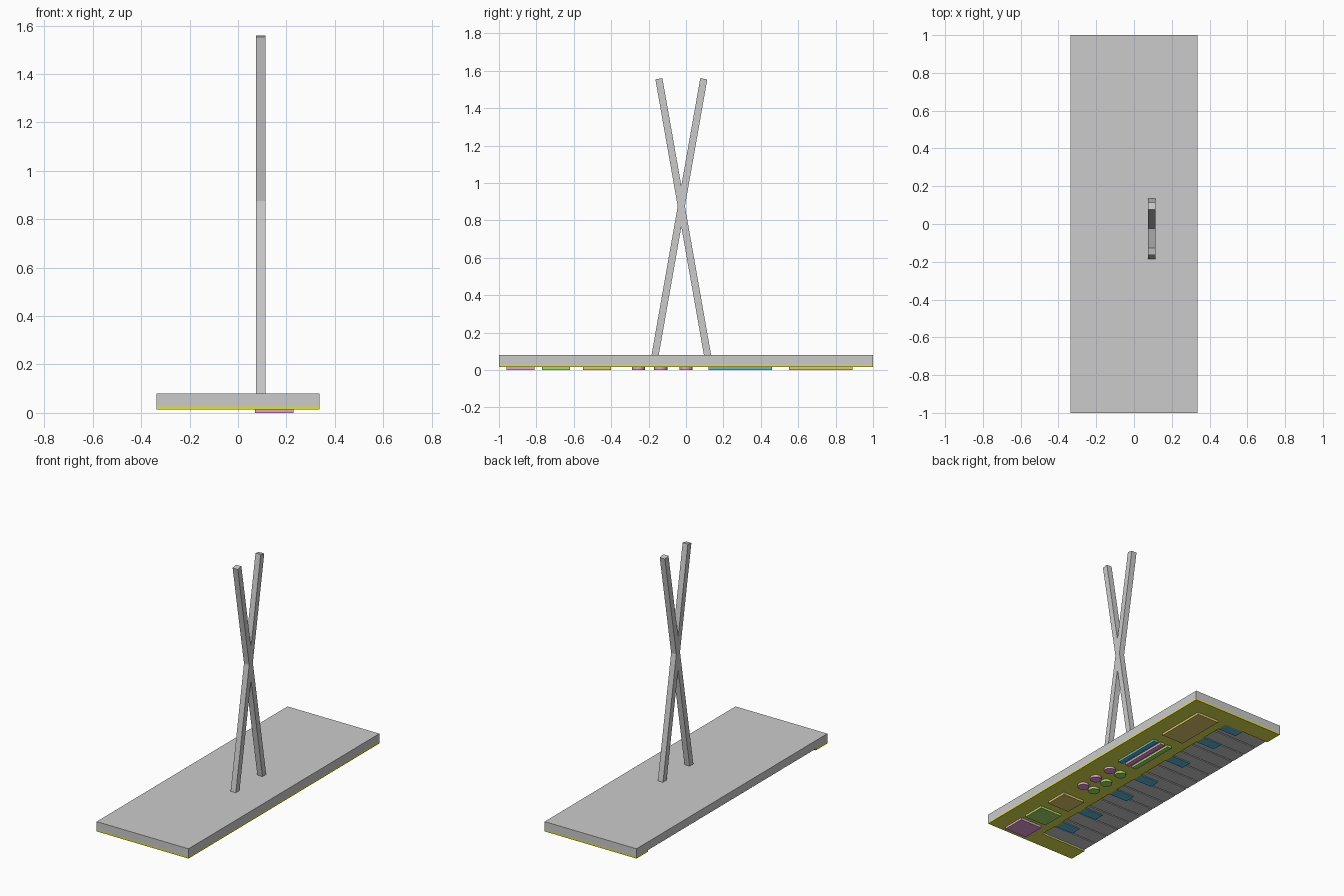
import bpy, bmesh
from mathutils import Vector

if "Cube" in bpy.data.objects:
    bpy.data.objects.remove(bpy.data.objects["Cube"])


def material(name, rgb):
    m = bpy.data.materials.new(name)
    m.diffuse_color = (*rgb, 1)
    m.use_nodes = True
    m.node_tree.nodes["Principled BSDF"].inputs["Base Color"].default_value = m.diffuse_color
    return m


YELLOW = material("panel_yellow", (0.72, 0.75, 0.08))
BLUE = material("blue", (0.12, 0.5, 0.7))
PINK = material("pink", (0.78, 0.35, 0.7))
GREEN = material("green", (0.4, 0.72, 0.15))
ORANGE = material("orange", (0.75, 0.58, 0.15))


def finish(name, bm, mat=None):
    bmesh.ops.recalc_face_normals(bm, faces=bm.faces)
    me = bpy.data.meshes.new(name)
    bm.to_mesh(me)
    bm.free()
    ob = bpy.data.objects.new(name, me)
    bpy.context.collection.objects.link(ob)
    if mat:
        me.materials.append(mat)
    return ob


def prism(name, outline, z0, z1, mat=None):
    bm = bmesh.new()
    face = bm.faces.new([bm.verts.new((x, y, z0)) for x, y in outline])
    ext = bmesh.ops.extrude_face_region(bm, geom=[face])
    verts = [v for v in ext["geom"] if isinstance(v, bmesh.types.BMVert)]
    bmesh.ops.translate(bm, verts=verts, vec=(0, 0, z1 - z0))
    return finish(name, bm, mat)


def box(name, x0, x1, y0, y1, z0, z1, mat=None):
    return prism(name, [(x0, y0), (x1, y0), (x1, y1), (x0, y1)], z0, z1, mat)


def disc(name, x, y, r, z0, z1, mat):
    bpy.ops.mesh.primitive_cylinder_add(vertices=32, radius=r, depth=z1 - z0,
                                        location=(x, y, (z0 + z1) / 2))
    ob = bpy.context.object
    ob.name = name
    ob.data.materials.append(mat)
    bpy.ops.object.shade_smooth_by_angle()


def beam(name, start, end, x, half):
    # square bar leaning in the y-z plane
    a, b = Vector((x, *start)), Vector((x, *end))
    side = Vector((1, 0, 0)) * half
    up = (b - a).normalized().cross(Vector((1, 0, 0))) * half
    bm = bmesh.new()
    rings = [[bm.verts.new(p + s * side + t * up)
              for s, t in ((-1, -1), (1, -1), (1, 1), (-1, 1))] for p in (a, b)]
    for ring in rings:
        bm.faces.new(ring)
    for i in range(4):
        j = (i + 1) % 4
        bm.faces.new((rings[0][i], rings[0][j], rings[1][j], rings[1][i]))
    return finish(name, bm)


W, N, TOP, MID, LOW = 0.337, 0.88, 0.08, 0.03, 0.015

# casing and control panel, notched for the keys
box("casing", -W, W, -1, 1, MID, TOP)
prism("control_panel", [(-W, -1), (W, -1), (W, 1), (-W, 1),
                        (-W, N), (0, N), (0, -N), (-W, -N)], LOW, MID, YELLOW)

# white keys
count = 16
step = 2 * N / count
for i in range(count):
    y = -N + i * step
    box(f"white_key_{i + 1}", -W + 0.003, 0, y + 0.004, y + step - 0.004, 0.023, MID + 0.001)

# raised short keys
for i, y in enumerate((-0.725, -0.505, -0.205, 0.03, 0.335, 0.635, 0.845)):
    box(f"short_key_{i + 1}", -0.14, 0, y - 0.035, y + 0.035, 0.016, 0.025, BLUE)

# pads and display
for name, y0, y1, mat in (("pad_pink", -0.96, -0.81, PINK), ("pad_green", -0.77, -0.62, GREEN),
                          ("pad_orange", -0.55, -0.40, ORANGE), ("display", 0.55, 0.89, ORANGE)):
    box(name, 0.07, 0.23, y0, y1, 0, LOW + 0.001, mat)

# round buttons
for i, y in enumerate((-0.255, -0.135, 0.0)):
    disc(f"upper_button_{i + 1}", 0.195, y, 0.035, 0, LOW + 0.001, PINK)
    disc(f"lower_button_{i + 1}", 0.11, y, 0.035, 0, LOW + 0.001, GREEN)

# slider bars
for name, x, mat in (("slider_blue", 0.21, BLUE), ("slider_pink", 0.155, PINK),
                     ("slider_green", 0.10, GREEN)):
    box(name, x - 0.016, x + 0.016, 0.12, 0.46, 0, LOW + 0.001, mat)

# crossed stand bars
beam("stand_bar_a", (-0.1685, 0.06), (0.095, 1.557), 0.094, 0.019)
beam("stand_bar_b", (0.1185, 0.06), (-0.145, 1.557), 0.094, 0.019)
